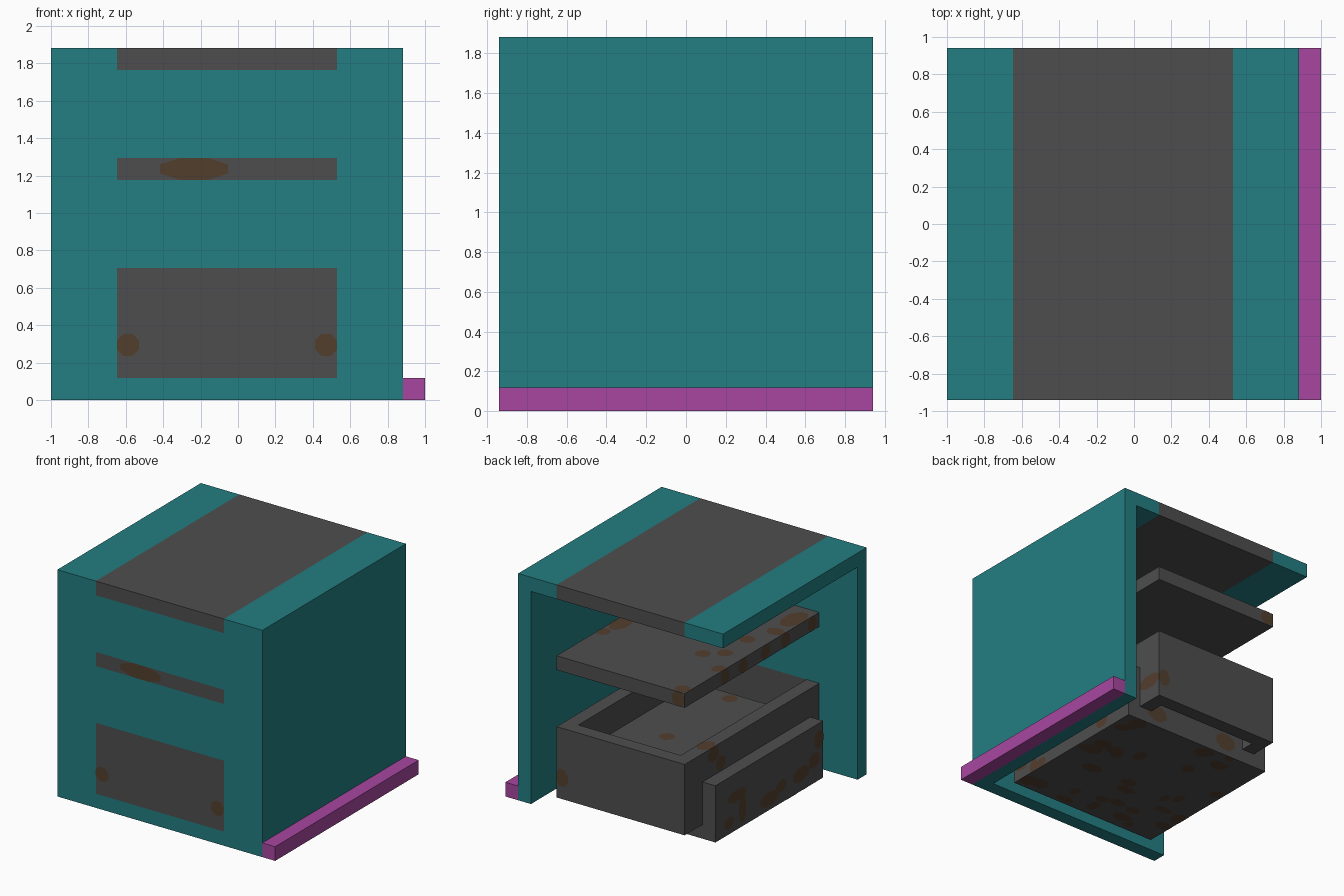
import bpy
import bmesh
import math
import random
from mathutils import Vector

random.seed(4)
U = 2 / 17                        # one grid cell of the model
SHIFT = Vector((8.5, 8, 0))       # cell coordinates to centred coordinates

default = bpy.data.objects.get("Cube")
if default:
    bpy.data.objects.remove(default)


def material(name, rgb):
    mat = bpy.data.materials.new(name)
    mat.use_nodes = True
    mat.diffuse_color = (*rgb, 1)
    mat.node_tree.nodes["Principled BSDF"].inputs["Base Color"].default_value = (*rgb, 1)
    return mat


TEAL = material("teal", (.017, .21, .225))
GREY = material("dark_grey", (.076, .076, .076))
RUST = material("rust_brown", (.086, .049, .027))
PINK = material("magenta", (.39, .062, .35))


def finish(name, bm, mat):
    mesh = bpy.data.meshes.new(name)
    bm.to_mesh(mesh)
    bm.free()
    mesh.materials.append(mat)
    obj = bpy.data.objects.new(name, mesh)
    bpy.context.collection.objects.link(obj)
    return obj


def blocks(name, mat, *spans):
    """One object from boxes, each given as x, y and z ranges in cells."""
    bm = bmesh.new()
    for span in spans:
        lo = Vector([s[0] for s in span])
        hi = Vector([s[1] for s in span])
        made = bmesh.ops.create_cube(bm, size=1)["verts"]
        for v in made:
            v.co = ((lo + hi) / 2 + v.co * (hi - lo) - SHIFT) * U
    return finish(name, bm, mat)


def patches(name, axis, side, plane, spots, limits):
    """Thin clipped-corner rust marks on a plane; spots hold centre u, v and half sizes."""
    bm = bmesh.new()
    a, b = (axis + 1) % 3, (axis + 2) % 3
    for i, (u, v, ru, rv) in enumerate(spots):
        ring = []
        for k in range(8):
            t = math.pi / 4 * (k + .5)
            p = Vector((0, 0, 0))
            p[axis] = plane + side * (.015 + .002 * i / len(spots))
            p[a] = min(max(u + ru * 1.08 * math.cos(t), limits[0]), limits[1])
            p[b] = min(max(v + rv * 1.08 * math.sin(t), limits[2]), limits[3])
            ring.append(bm.verts.new((p - SHIFT) * U))
        bm.faces.new(ring if side > 0 else ring[::-1])
    return finish(name, bm, RUST)


def scatter(count, limits):
    return [(random.uniform(*limits[:2]), random.uniform(*limits[2:]),
             random.uniform(.3, .75), random.uniform(.3, .6)) for _ in range(count)]


FULL, MID, WALL = (0, 16), (3, 13), (0, 1)

# Outer shell: front wall with openings for the grey parts, one side wall, roof edges
blocks("front_wall", TEAL,
       ((0, 3), WALL, (0, 15)), ((13, 15), WALL, (0, 15)),
       (MID, WALL, (0, 1)), (MID, WALL, (6, 10)), (MID, WALL, (11, 15)))
blocks("side_wall", TEAL, ((15, 16), FULL, (0, 15)))
blocks("roof_edges", TEAL, ((0, 3), FULL, (15, 16)), ((13, 16), FULL, (15, 16)))
blocks("roof_panel", GREY, (MID, FULL, (15, 16)))
blocks("side_strip", PINK, ((16, 17), FULL, (0, 1)))

# Inner parts
blocks("shelf", GREY, (MID, FULL, (10, 11)))
blocks("base_block", GREY, ((2, 14), (2, 14), (0, 4)))
blocks("tray_frame", GREY,
       ((3, 4), FULL, (1, 6)), ((12, 13), FULL, (1, 6)),
       ((4, 12), (0, 1), (1, 6)), ((4, 12), (15, 16), (1, 6)))

# Rust on the front (u = z, v = x)
patches("shelf_front_rust", 1, -1, 0, [(10.5, 6.5, .5, 1.55)], (10, 11, 3, 13))
patches("tray_front_rust", 1, -1, 0, [(2.5, x, .5, .5) for x in (3.5, 12.5)], (1, 6, 3, 13))

# Rust on the shelf
patches("shelf_top_rust", 2, 1, 11,
        [(5.5, 10.4, .5, .5), (4.4, 9.5, .5, .5), (3.4, 11.7, .4, .5), (4.4, 7, .5, .5),
         (5.6, 6, .5, .5), (3.6, 5, .6, .5), (3.7, 2.8, .7, 1.2), (12.4, 9.7, .6, 1),
         (12.6, 11.3, .4, .5), (3.5, 15.5, .5, .5)], (3, 13, 0, 16))
patches("shelf_side_rust", 0, -1, 3,
        [(y, 10.5, .5, .5) for y in (11.5, 9.5, 7, 4.8, 1.8)], (0, 16, 10, 11))
patches("shelf_back_rust", 1, 1, 16, [(10.5, 3.5, .5, .5)], (10, 11, 3, 13))

# Rust on the tray
patches("tray_back_rust", 1, 1, 16, [(2.5, 12.6, .6, .5)], (1, 6, 3, 13))
patches("tray_side_rust", 0, -1, 3, [(12.8, 5.5, .6, .5), (12, 4.6, .5, .5)], (0, 16, 1, 6))
patches("tray_rim_rust", 2, 1, 6, [(3.5, 12.9, .5, .7)], (3, 4, 0, 16))
patches("tray_inner_side_rust", 0, 1, 13, [(15, 2.5, 1, .5)], (0, 16, 1, 6))

# Rust on the base block
patches("base_top_rust", 2, 1, 4, [(8.8, y, .5, .5) for y in (9.7, 2.7)], (4, 12, 2, 14))
patches("base_side_rust", 0, -1, 2,
        [(11.6, 2.4, 1, .4), (11, 1.3, .4, 1), (12.5, .8, .5, .4), (8, .8, 1, .5),
         (6.7, 1.2, .6, .4), (4.5, 1.2, .9, .5), (3, 1.6, .6, .5), (2.5, 2.9, .5, .6)],
        (2, 14, 0, 4))
patches("base_back_rust", 1, 1, 14, [(1, x, .6, .8) for x in (11.5, 5.5)], (0, 4, 2, 14))
patches("base_far_side_rust", 0, 1, 14, scatter(6, (2, 14, 0, 3)), (2, 14, 0, 4))
under = (2, 14, 2, 14)
patches("base_underside_rust", 2, -1, 0, scatter(36, under), under)
